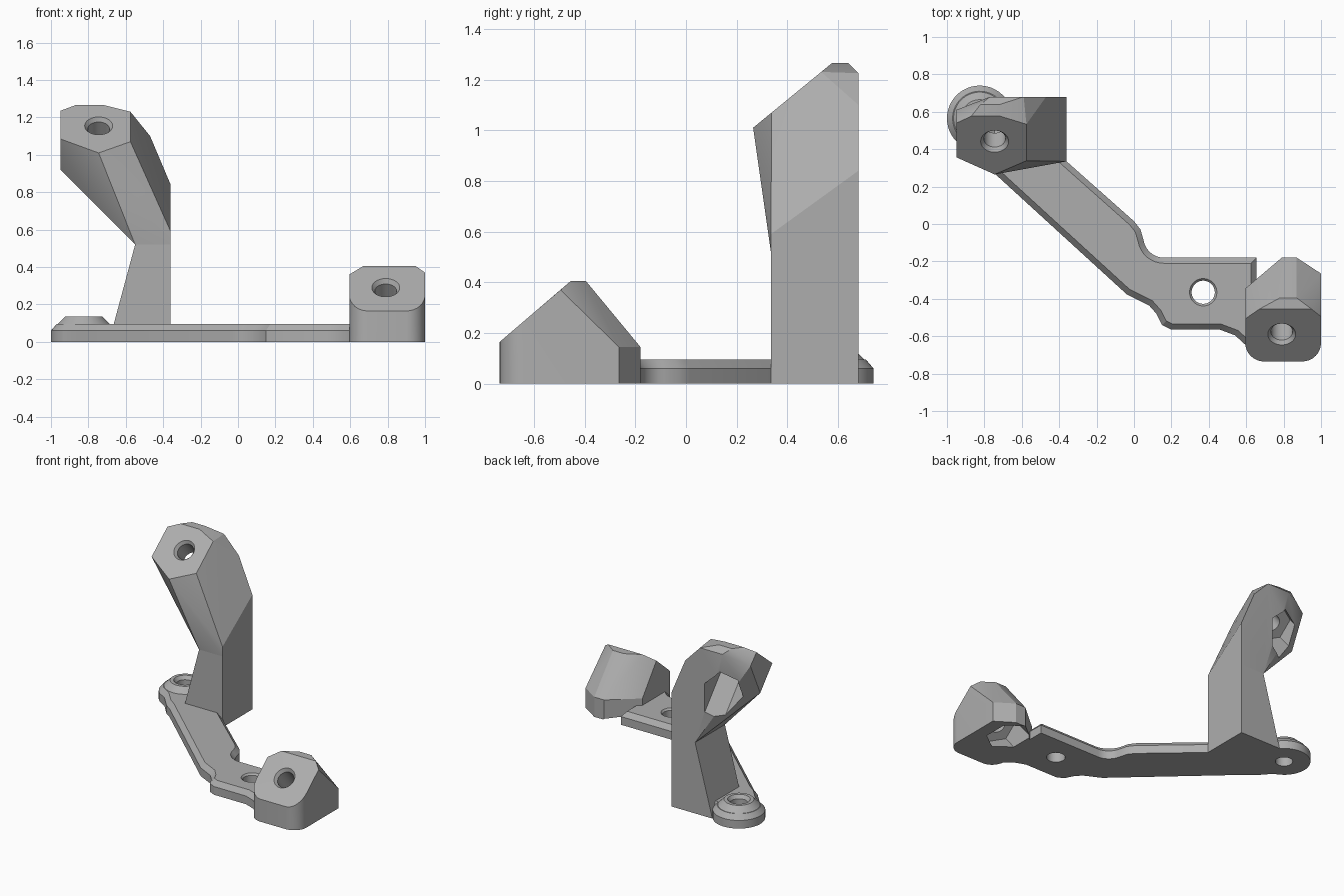
import bpy, bmesh, math
from mathutils import Vector

old = bpy.data.objects.get("Cube")
if old:
    bpy.data.objects.remove(old, do_unlink=True)

grey = bpy.data.materials.new("plain_grey")
grey.use_nodes = True
grey.diffuse_color = (0.42, 0.42, 0.42, 1)
grey.node_tree.nodes["Principled BSDF"].inputs["Base Color"].default_value = (0.42, 0.42, 0.42, 1)

AXIS = Vector((0, 0.64, -0.77)).normalized()   # screw direction in both heads
DOWN = Vector((0, 0, -1))


def finish(name, bm):
    bmesh.ops.recalc_face_normals(bm, faces=bm.faces)
    mesh = bpy.data.meshes.new(name)
    bm.to_mesh(mesh)
    bm.free()
    mesh.materials.append(grey)
    obj = bpy.data.objects.new(name, mesh)
    bpy.context.collection.objects.link(obj)
    return obj


def hull(name, points):
    bm = bmesh.new()
    for p in points:
        bm.verts.new(p)
    res = bmesh.ops.convex_hull(bm, input=bm.verts[:])
    junk = {v for v in res["geom_interior"] + res["geom_unused"] if isinstance(v, bmesh.types.BMVert)}
    bmesh.ops.delete(bm, geom=list(junk), context='VERTS')
    bmesh.ops.dissolve_limit(bm, angle_limit=math.radians(1.5), verts=bm.verts[:], edges=bm.edges[:])
    return finish(name, bm)


def loft(name, rings):
    # closed solid through rings with equal point counts
    bm = bmesh.new()
    rows = [[bm.verts.new(p) for p in ring] for ring in rings]
    n = len(rows[0])
    for a, b in zip(rows, rows[1:]):
        for i in range(n):
            bm.faces.new((a[i], a[(i + 1) % n], b[(i + 1) % n], b[i]))
    bm.faces.new(rows[0][::-1])
    bm.faces.new(rows[-1])
    return finish(name, bm)


def turned(name, origin, axis, profile, sides=40):
    # profile: (distance along axis, radius)
    u = Vector((1, 0, 0))
    v = axis.cross(u)
    turn = [2 * math.pi * (i + 0.5) / sides for i in range(sides)]
    if sides == 6:
        turn = [a + math.pi / 3 for a in turn]
    return loft(name, [[Vector(origin) + axis * d + (u * math.cos(a) + v * math.sin(a)) * r
                        for a in turn] for d, r in profile])


def cut(target, cutters):
    bpy.context.view_layer.objects.active = target
    for c in cutters:
        mod = target.modifiers.new("cut", 'BOOLEAN')
        mod.operation, mod.solver, mod.object = 'DIFFERENCE', 'EXACT', c
        bpy.ops.object.modifier_apply(modifier=mod.name)


def drop(objs):
    for o in objs:
        bpy.data.objects.remove(o, do_unlink=True)


def arc(cx, cy, r, start, end, n):
    return [(cx + r * math.cos(math.radians(start + (end - start) * i / n)),
             cy + r * math.sin(math.radians(start + (end - start) * i / n))) for i in range(n + 1)]


def inset(pts, d):
    out = []
    for i, p in enumerate(pts):
        p = Vector(p)
        a = (p - Vector(pts[i - 1])).normalized()
        b = (Vector(pts[(i + 1) % len(pts)]) - p).normalized()
        na, nb = Vector((-a.y, a.x)), Vector((-b.y, b.x))
        out.append(p + (na + nb) * d / (1 + na.dot(nb)))
    return out


# base plate with chamfered rim
BOSS = (-0.825, 0.565)
outline = arc(*BOSS, 0.175, 25, 232, 28) + [
    (-0.87, 0.39), (-0.79, 0.3), (-0.74, 0.265), (-0.04, -0.375), (0.02, -0.405),
    (0.08, -0.435), (0.12, -0.48), (0.15, -0.54), (0.2, -0.565), (0.46, -0.565),
    (0.54, -0.595), (0.6, -0.65), (0.655, -0.65), (0.655, -0.18)]
outline += arc(0.16, -0.07, 0.11, 270, 190, 8) + [(0.035, -0.03), (0.0, 0.015), (-0.4, 0.37), (-0.4, 0.64)]
rim = inset(outline, 0.03)
plate = loft("base_plate", [[(x, y, 0) for x, y in outline],
                            [(x, y, 0.06) for x, y in outline],
                            [(x, y, 0.095) for x, y in rim]])

# raised ring on the round end
boss = turned("screw_boss", (*BOSS, 0), DOWN, [(-0.135, 0.1), (-0.095, 0.14), (-0.05, 0.14)])
boss_hole = turned("boss_hole", (*BOSS, 0.135), DOWN, [(-0.02, 0.09), (0.025, 0.058), (0.2, 0.058)])
plate_hole = turned("plate_hole", (0.37, -0.365, 0.095), DOWN, [(-0.01, 0.082), (0.013, 0.062), (0.2, 0.062)])
cut(plate, [boss_hole, plate_hole])
cut(boss, [boss_hole])
drop([boss_hole, plate_hole])


def screw_cutters(origin, nut_start):
    hole = turned("hole", origin, AXIS, [(-0.02, 0.09), (0.022, 0.058), (0.7, 0.058)])
    nut = turned("nut_pocket", origin, AXIS, [(nut_start, 0.135), (0.7, 0.135)], 6)
    return [hole, nut]


# low block: rounded front, slanted face, chamfered back
front = arc(0.695, -0.635, 0.1, 180, 270, 8) + arc(0.9, -0.635, 0.1, 270, 360, 8)
back = [(1, -0.265), (0.87, -0.18), (0.79, -0.18), (0.595, -0.345)]
pts = [(x, y, 0) for x, y in front + back] + [(x, y, 0.145) for x, y in back]
pts += [(x, y, 0.165 + (y + 0.735) * 0.857) for x, y in front]
pts += [(0.595, -0.507, 0.36), (0.67, -0.455, 0.405), (0.95, -0.455, 0.405), (1, -0.495, 0.37),
        (0.78, -0.395, 0.405), (0.87, -0.395, 0.405)]
block = hull("low_block", pts)
cutters = screw_cutters((0.79, -0.59, 0.289), 0.19)
cut(block, cutters)
drop(cutters)

# flared column
Y0, Y1 = 0.335, 0.68
column = hull("column", [(x, y, z) for y in (Y0, Y1)
                         for x, z in ((-0.69, 0), (-0.36, 0), (-0.36, 0.52), (-0.55, 0.52))])

# tilted upper head on the column
face = [(-0.95, 1.235), (-0.87, 1.265), (-0.715, 1.265), (-0.575, 1.23),
        (-0.575, 1.07), (-0.745, 1.01), (-0.95, 1.085)]
pts = [(x, 0.265 + (z - 1.01) * 1.22, z) for x, z in face]
pts += [(x, y, 0.52) for x in (-0.36, -0.55) for y in (Y0, Y1)]
pts += [(-0.36, Y0, 0.59), (-0.36, Y1, 0.84), (-0.47, Y1, 1.1), (-0.59, Y1, 1.225),
        (-0.77, Y1, 1.225), (-0.715, 0.64, 1.265), (-0.82, 0.64, 1.265),
        (-0.95, 0.61, 1.16), (-0.95, 0.497, 0.92), (-0.745, Y0, 0.93), (-0.545, Y0, 0.7)]
head = hull("upper_head", pts)
cutters = screw_cutters((-0.745, 0.442, 1.155), 0.14)
cut(head, cutters)
drop(cutters)

# soft shading on curved walls only
for obj in (plate, boss, block, column, head):
    bpy.ops.object.select_all(action='DESELECT')
    obj.select_set(True)
    bpy.context.view_layer.objects.active = obj
    bpy.ops.object.shade_smooth_by_angle(angle=math.radians(25))
